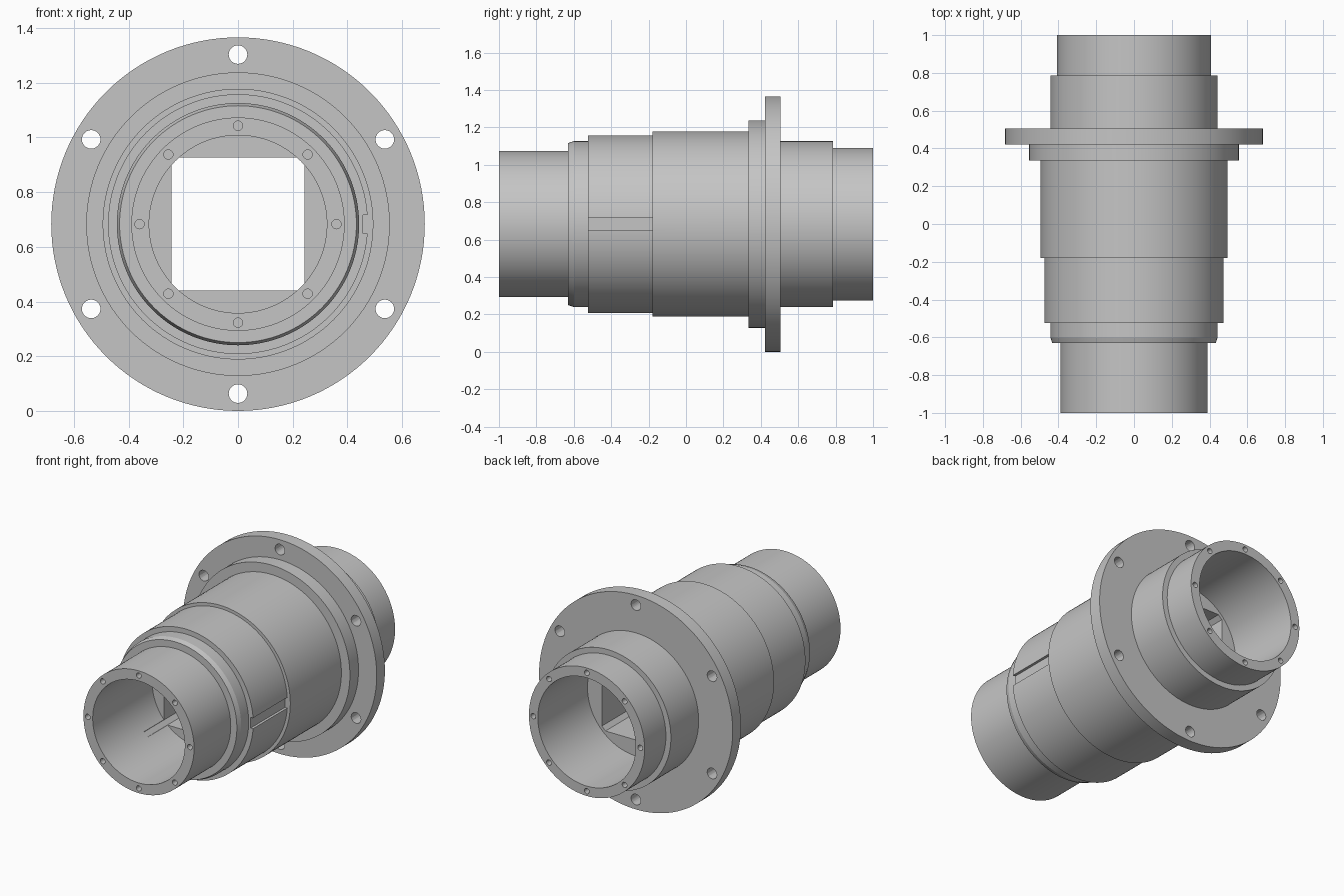
import bpy, bmesh, math
from mathutils import Matrix, Vector

cube = bpy.data.objects.get("Cube")
if cube:
    bpy.data.objects.remove(cube, do_unlink=True)

AXIS_Z = 0.683
SEGMENTS = 128

steel = bpy.data.materials.new("plain grey metal")
steel.use_nodes = True
grey = (0.56, 0.56, 0.56, 1)
steel.diffuse_color = grey
steel.node_tree.nodes["Principled BSDF"].inputs["Base Color"].default_value = grey


def make_object(name, bm):
    bmesh.ops.recalc_face_normals(bm, faces=bm.faces)
    mesh = bpy.data.meshes.new(name)
    bm.to_mesh(mesh)
    bm.free()
    mesh.materials.append(steel)
    obj = bpy.data.objects.new(name, mesh)
    bpy.context.collection.objects.link(obj)
    obj.location.z = AXIS_Z
    return obj


def lathe(name, profile):
    """Revolve (radius, y) points around the y axis."""
    bm = bmesh.new()
    verts = [bm.verts.new((r, y, 0)) for r, y in profile]
    edges = [bm.edges.new(pair) for pair in zip(verts, verts[1:])]
    bmesh.ops.spin(bm, geom=verts + edges, cent=(0, 0, 0), axis=(0, 1, 0),
                   angle=math.tau, steps=SEGMENTS)
    bmesh.ops.remove_doubles(bm, verts=bm.verts, dist=0.0001)
    return make_object(name, bm)


def add_prism(bm, outline, y0, y1):
    """Extrude an (x, z) outline from y0 to y1."""
    face = bm.faces.new([bm.verts.new((x, y0, z)) for x, z in outline])
    out = bmesh.ops.extrude_face_region(bm, geom=[face])
    moved = [g for g in out["geom"] if isinstance(g, bmesh.types.BMVert)]
    bmesh.ops.translate(bm, verts=moved, vec=(0, y1 - y0, 0))


def ring_of_holes(bm, count, ring_radius, hole_radius, y0, y1):
    """Round cutters evenly spaced on a circle, the first at the top."""
    for i in range(count):
        a = math.tau * i / count
        place = (Matrix.Translation((ring_radius * math.sin(a), (y0 + y1) / 2,
                                     ring_radius * math.cos(a)))
                 @ Matrix.Rotation(math.pi / 2, 4, "X"))
        bmesh.ops.create_cone(bm, cap_ends=True, segments=24, radius1=hole_radius,
                              radius2=hole_radius, depth=y1 - y0, matrix=place)


# Stepped sleeve with flange and a blind bore at each end
body = lathe("flanged_sleeve", [
    (0, -0.4), (0.325, -0.4), (0.325, -1),
    (0.39, -1), (0.39, -0.63),
    (0.433, -0.63), (0.443, -0.6), (0.443, -0.525),
    (0.475, -0.525), (0.475, -0.18),
    (0.495, -0.18), (0.495, 0.335),
    (0.555, 0.335), (0.555, 0.422),
    (0.683, 0.422), (0.683, 0.505),
    (0.443, 0.505), (0.443, 0.785),
    (0.408, 0.785), (0.408, 1),
    (0.345, 1), (0.345, 0.5), (0, 0.5)])

# Square passage with clipped corners
cut = bmesh.new()
h, c = 0.243, 0.218
outline = [(h, -c), (h, c), (c, h), (-c, h), (-h, c), (-h, -c), (-c, -h), (c, -h)]
add_prism(cut, outline, -0.6, 0.7)

# Keyway on the left side
add_prism(cut, [(0.457, -0.034), (0.52, -0.034), (0.52, 0.034), (0.457, 0.034)],
          -0.56, -0.18)

# Flange bolt holes and end screw holes
ring_of_holes(cut, 6, 0.62, 0.034, 0.38, 0.56)
ring_of_holes(cut, 8, 0.36, 0.017, -1.05, -0.9)
ring_of_holes(cut, 8, 0.377, 0.017, 0.9, 1.05)
cutter = make_object("hole_cutter", cut)
cutter.hide_render = True

# Cut the openings, then discard the cutter
mod = body.modifiers.new("openings", "BOOLEAN")
mod.operation = "DIFFERENCE"
mod.solver = "EXACT"
mod.object = cutter
bpy.context.view_layer.objects.active = body
body.select_set(True)
cutter.select_set(False)
bpy.ops.object.modifier_apply(modifier=mod.name)
bpy.data.objects.remove(cutter, do_unlink=True)
bpy.ops.object.shade_smooth_by_angle(angle=math.radians(15))
